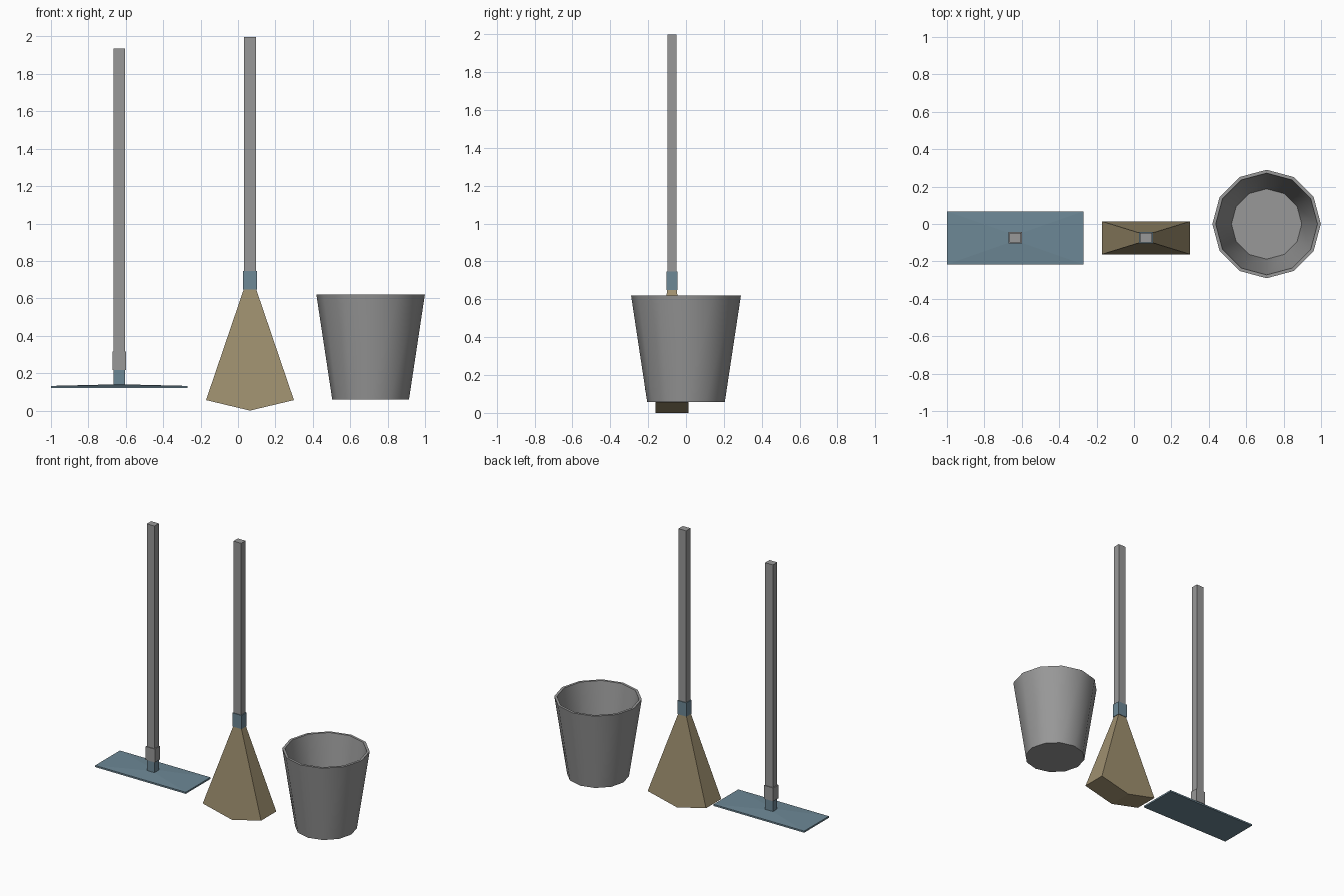
import bpy, bmesh, math

if "Cube" in bpy.data.objects:
    bpy.data.objects.remove(bpy.data.objects["Cube"])


def material(name, rgb):
    m = bpy.data.materials.new(name)
    m.diffuse_color = (*rgb, 1)
    m.use_nodes = True
    m.node_tree.nodes["Principled BSDF"].inputs["Base Color"].default_value = m.diffuse_color
    return m


BLUE = material("blue_plastic", (0.153, 0.246, 0.305))
TAN = material("straw", (0.35, 0.28, 0.16))
GREY = material("grey_metal", (0.315, 0.315, 0.315))


def finish(name, bm, loc, mat):
    bmesh.ops.recalc_face_normals(bm, faces=bm.faces)
    me = bpy.data.meshes.new(name)
    bm.to_mesh(me)
    bm.free()
    ob = bpy.data.objects.new(name, me)
    ob.location = loc
    bpy.context.collection.objects.link(ob)
    me.materials.append(mat)
    return ob


def skin(bm, rings):
    """Join equal-length vertex rings and cap both ends."""
    rings = [[bm.verts.new(p) for p in r] for r in rings]
    n = len(rings[0])
    for a, b in zip(rings, rings[1:]):
        for i in range(n):
            j = (i + 1) % n
            bm.faces.new((a[i], a[j], b[j], b[i]))
    bm.faces.new(rings[0])
    bm.faces.new(rings[-1])


def box_loft(name, loc, sections, mat=GREY):
    """Stack of rectangles given as (width, depth, z)."""
    bm = bmesh.new()
    corners = ((-.5, -.5), (.5, -.5), (.5, .5), (-.5, .5))
    skin(bm, [[(cx * w, cy * d, z) for cx, cy in corners] for w, d, z in sections])
    return finish(name, bm, loc, mat)


MOP = (-0.635, -0.074, 0)
BROOM = (0.064, -0.074, 0)

# Flat mop: head with neck, socket and handle
box_loft("mop_head", MOP, [(.73, .284, .12), (.73, .284, .132),
                           (.062, .05, .14), (.062, .05, .222)], BLUE)
box_loft("mop_socket", MOP, [(.074, .06, .218), (.074, .06, .315)])
box_loft("mop_handle", MOP, [(.062, .05, .30), (.062, .05, 1.937)])

# Broom: flared bristles with a pointed lower edge
profile = [(-.235, .088, .056), (0, .088, 0), (.235, .088, .056),
           (.031, .025, .655), (-.031, .025, .655)]
bm = bmesh.new()
skin(bm, [[(x, s * y, z) for x, y, z in profile] for s in (-1, 1)])
finish("broom_bristles", bm, BROOM, TAN)
box_loft("broom_collar", BROOM, [(.074, .06, .648), (.074, .06, .747)], BLUE)
box_loft("broom_handle", BROOM, [(.062, .05, .73), (.062, .05, 1.998)])

# Twelve-sided bucket: outer wall, rim, inner wall and floor
bm = bmesh.new()
angles = [math.tau * i / 12 for i in range(12)]
skin(bm, [[(r * math.cos(a), r * math.sin(a), z) for a in angles]
          for r, z in ((.205, .058), (.29, .62), (.272, .62), (.188, .075))])
bucket = finish("bucket", bm, (0.709, 0, 0), GREY)
bpy.context.view_layer.objects.active = bucket
bucket.select_set(True)
bpy.ops.object.shade_smooth_by_angle(angle=math.radians(40))
